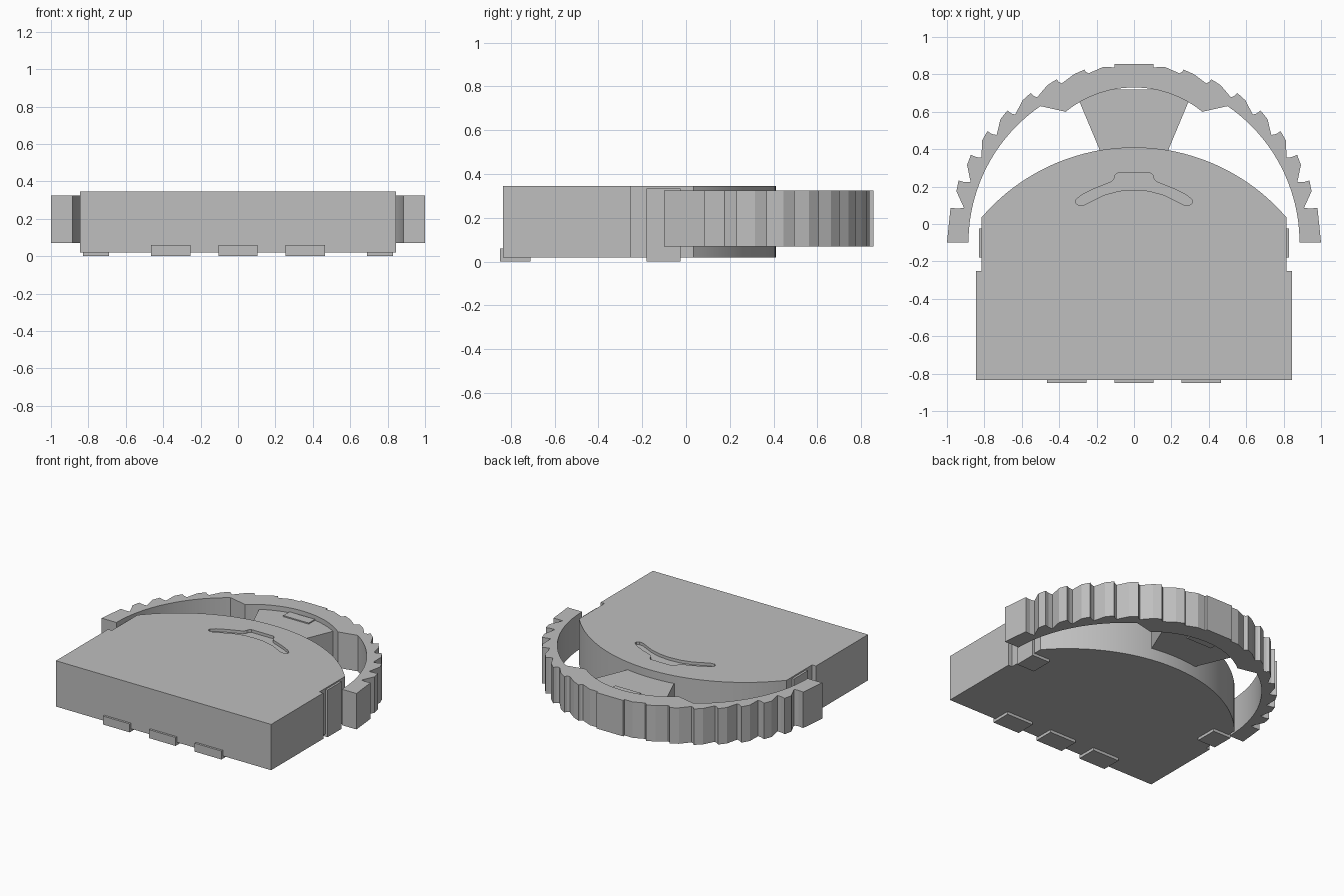
import bpy, bmesh
from math import sin, cos, pi, radians, asin, sqrt

cube = bpy.data.objects.get("Cube")
if cube:
    bpy.data.objects.remove(cube, do_unlink=True)

grey = bpy.data.materials.new("light_grey")
grey.use_nodes = True
COLOUR = (0.52, 0.52, 0.52, 1)
grey.diffuse_color = COLOUR
grey.node_tree.nodes["Principled BSDF"].inputs["Base Color"].default_value = COLOUR


def prism(name, outline, z0, z1):
    """Extrude a flat outline between two heights."""
    bm = bmesh.new()
    face = bm.faces.new([bm.verts.new((x, y, z0)) for x, y in outline])
    top = bmesh.ops.extrude_face_region(bm, geom=[face])["geom"]
    bmesh.ops.translate(bm, vec=(0, 0, z1 - z0),
                        verts=[v for v in top if isinstance(v, bmesh.types.BMVert)])
    bmesh.ops.recalc_face_normals(bm, faces=bm.faces)
    mesh = bpy.data.meshes.new(name)
    bm.to_mesh(mesh)
    bm.free()
    mesh.materials.append(grey)
    obj = bpy.data.objects.new(name, mesh)
    bpy.context.collection.objects.link(obj)
    return obj


def box(name, x0, x1, y0, y1, z0, z1):
    return prism(name, [(x0, y0), (x1, y0), (x1, y1), (x0, y1)], z0, z1)


def mirrored(half):
    """Close a right-hand half outline with its reflection."""
    return half + [(-x, y) for x, y in reversed(half) if abs(x) > 1e-5]


def arc(cy, r, a0, a1, n):
    angles = [radians(a0 + (a1 - a0) * i / n) for i in range(n + 1)]
    return [(r * cos(a), cy + r * sin(a)) for a in angles]


def select(obj):
    bpy.ops.object.select_all(action="DESELECT")
    obj.select_set(True)
    bpy.context.view_layer.objects.active = obj


def smooth(obj, angle=12):
    select(obj)
    bpy.ops.object.shade_smooth_by_angle(angle=radians(angle))


# Body: stepped sides and a bowed back
rise, span = 0.375, 0.815
bow = (span ** 2 + rise ** 2) / (2 * rise)
start = 90 - asin(span / bow) * 180 / pi
body = prism("body", mirrored([(0.845, -0.835), (0.845, -0.25), (0.815, -0.25)]
                              + arc(0.41 - bow, bow, start, 90, 20)), 0.02, 0.345)

# Shallow curved groove in the top of the body
groove_half = [(0, 0.183), (0.08, 0.177), (0.16, 0.155), (0.22, 0.125), (0.265, 0.103),
               (0.295, 0.1), (0.312, 0.112), (0.31, 0.13), (0.28, 0.155), (0.22, 0.185),
               (0.15, 0.213), (0.12, 0.225), (0.107, 0.24), (0.1, 0.262), (0.085, 0.275)]
cutter = prism("groove_cutter", mirrored(groove_half), 0.325, 0.4)
cutter.hide_render = True
select(body)
cut = body.modifiers.new("groove", "BOOLEAN")
cut.operation = "DIFFERENCE"
cut.solver = "EXACT"
cut.object = cutter
bpy.ops.object.modifier_apply(modifier=cut.name)
bpy.data.objects.remove(cutter, do_unlink=True)
smooth(body)

# Front feet wrapping under the lower edge
for i, side in enumerate(("right", "middle", "left")):
    x = (i - 1) * 0.36
    box(f"front_foot_{side}", x - 0.105, x + 0.105, -0.85, -0.71, 0, 0.06)

# Side clips: an upright plate with a lip under the body
for side, s in (("left", 1), ("right", -1)):
    box(f"side_clip_{side}", s * 0.8, s * 0.83, -0.18, -0.025, 0, 0.335)
    box(f"side_clip_lip_{side}", s * 0.69, s * 0.82, -0.18, -0.025, 0, 0.03)

# Grip band: notched outside, smooth inside with a thicker middle
CY = -0.1


def rim(angle, depth=0.0):
    a = radians(angle)
    return ((1.0 - depth) * cos(a), CY + (0.96 - depth) * sin(a))


first, teeth = 11.2, 8
pitch = (83.7 - first) / teeth
outer = [(1.0, CY)]
for i in range(teeth):
    a = first + pitch * i
    depth = 0.07 - 0.045 * i / (teeth - 1)
    outer += [rim(a), rim(a + 0.2, depth * 0.55), rim(a + 0.9, depth),
              rim(a + 0.62 * pitch, 0.008)]
outer += [(0.105, 0.838), (0.105, 0.855)]

pad_x, pad_y, pad_top = 0.365, 0.6, 0.73
pad_r = (pad_x ** 2 + (pad_top - pad_y) ** 2) / (2 * (pad_top - pad_y))
pad_start = asin((pad_y - pad_top + pad_r) / pad_r) * 180 / pi
inner = arc(CY, 0.885, 0, 55.6, 24) + arc(pad_top - pad_r, pad_r, pad_start, 90, 12)
outline = outer + [(-x, y) for x, y in reversed(outer)]
outline += [(-x, y) for x, y in inner] + inner[-2::-1]
smooth(prism("grip_band", outline, 0.07, 0.325), 8)

# Bridge joining the body to the band, with a thin plate above and below
prism("bridge", mirrored([(0.185, 0.36), (0.185, 0.4), (0.292, 0.655), (0.2, 0.72)]),
      0.105, 0.29)
box("bridge_plate_top", -0.1, 0.1, 0.65, 0.72, 0.289, 0.298)
box("bridge_plate_bottom", -0.1, 0.1, 0.65, 0.72, 0.097, 0.106)
